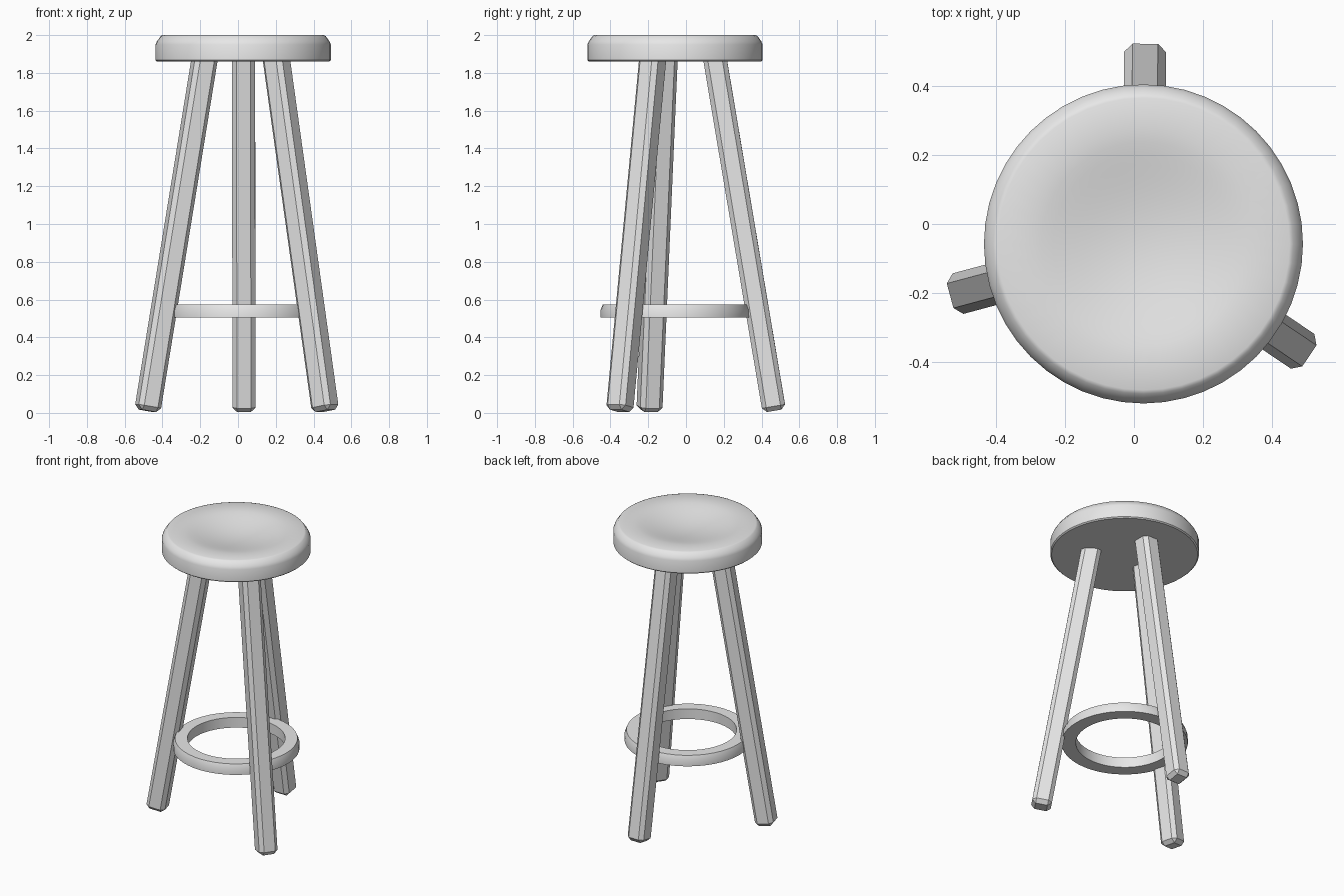
import bpy, bmesh, math
from mathutils import Vector, Matrix

cube = bpy.data.objects.get("Cube")
if cube:
    bpy.data.objects.remove(cube, do_unlink=True)

CENTRE = Vector((0.0275, -0.058, 0))

grey = bpy.data.materials.new("light grey")
grey.use_nodes = True
grey.diffuse_color = (0.8, 0.8, 0.8, 1)
grey.node_tree.nodes["Principled BSDF"].inputs["Base Color"].default_value = (0.8, 0.8, 0.8, 1)


def finish(name, bm, angle):
    """Turn a bmesh into a named, shaded object."""
    bmesh.ops.recalc_face_normals(bm, faces=bm.faces)
    mesh = bpy.data.meshes.new(name)
    bm.to_mesh(mesh)
    bm.free()
    mesh.materials.append(grey)
    obj = bpy.data.objects.new(name, mesh)
    bpy.context.collection.objects.link(obj)
    bpy.ops.object.select_all(action='DESELECT')
    obj.select_set(True)
    bpy.context.view_layer.objects.active = obj
    bpy.ops.object.shade_smooth_by_angle(angle=math.radians(angle))
    return obj


def lathe(name, profile, closed, steps, angle):
    """Spin an (r, z) profile around the stool's upright axis."""
    bm = bmesh.new()
    verts = [bm.verts.new((r, 0, z)) for r, z in profile]
    edges = [bm.edges.new(pair) for pair in zip(verts, verts[1:])]
    if closed:
        edges.append(bm.edges.new((verts[-1], verts[0])))
    bmesh.ops.spin(bm, geom=verts + edges, cent=(0, 0, 0), axis=(0, 0, 1),
                   angle=math.tau, steps=steps, use_duplicate=False)
    bmesh.ops.remove_doubles(bm, verts=bm.verts, dist=0.0005)
    bmesh.ops.translate(bm, verts=bm.verts, vec=CENTRE)
    return finish(name, bm, angle)


def leg(name, degrees):
    """Splayed square leg with chamfered edges, leaning out at the foot."""
    turn = math.radians(degrees)
    out = Vector((math.cos(turn), math.sin(turn), 0))
    foot = CENTRE + out * 0.525 + Vector((0, 0, 0.011))
    head = CENTRE + out * 0.207 + Vector((0, 0, 1.9))
    axis = (head - foot).normalized()
    side = Vector((0, 0, 1)).cross(out)
    front = side.cross(axis)
    bm = bmesh.new()
    bmesh.ops.create_cube(bm, size=1)
    bmesh.ops.scale(bm, vec=(0.124, 0.122, (head - foot).length), verts=bm.verts)
    bmesh.ops.bevel(bm, geom=bm.edges[:], offset=0.024, segments=1, affect='EDGES')
    frame = Matrix((front, side, axis)).transposed().to_4x4()
    frame.translation = (head + foot) / 2
    bmesh.ops.transform(bm, matrix=frame, verts=bm.verts)
    return finish(name, bm, 30)


# Round seat with a dished top and a chamfered rim
DISH_RADIUS, DISH_DEPTH = 0.33, 0.045
seat = [(0, 1.86), (0.456, 1.86), (0.464, 1.867), (0.464, 1.95),
        (0.457, 1.967), (0.436, 1.996), (0.425, 2.0)]
for i in range(11):
    t = 1 - i / 10
    seat.append((DISH_RADIUS * t, 2.0 - DISH_DEPTH * (1 - t * t) ** 1.5))
lathe("seat", seat, False, 48, 40)

# Foot ring joining the legs
lathe("foot_ring", [(0.305, 0.505), (0.394, 0.505), (0.394, 0.545),
                    (0.382, 0.575), (0.305, 0.575)], True, 48, 40)

# Three legs
for name, degrees in (("back_leg", 89.5), ("right_leg", 195), ("left_leg", 326)):
    leg(name, degrees)
